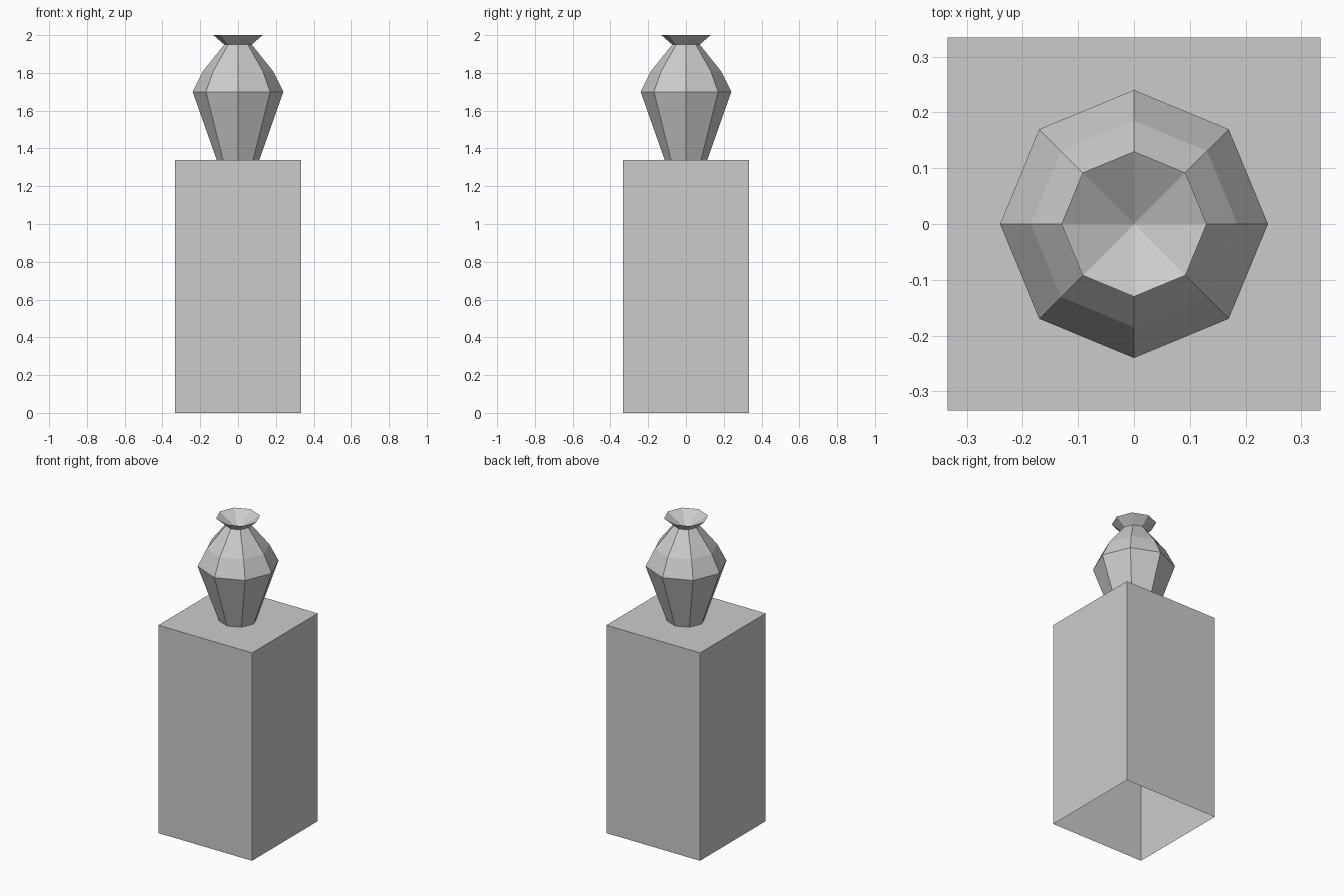
import bpy, bmesh
from math import sin, cos, pi

if "Cube" in bpy.data.objects:
    bpy.data.objects.remove(bpy.data.objects["Cube"])

SIDES = 8
BASE_Z = 1.34


def add_object(name, bm):
    mesh = bpy.data.meshes.new(name)
    bm.to_mesh(mesh)
    bm.free()
    obj = bpy.data.objects.new(name, mesh)
    bpy.context.collection.objects.link(obj)
    return obj


# Pedestal: tall box, open underneath
bm = bmesh.new()
bmesh.ops.create_cube(bm, size=1)
for v in bm.verts:
    v.co.x *= 0.668
    v.co.y *= 0.668
    v.co.z = (v.co.z + 0.5) * BASE_Z
bottom = [f for f in bm.faces if f.normal.z < -0.5]
bmesh.ops.delete(bm, geom=bottom, context='FACES_ONLY')
add_object("pedestal", bm)

# Vase: eight-sided turned profile (radius, height)
profile = [(0.113, BASE_Z), (0.24, 1.70), (0.185, 1.81), (0.073, 1.95), (0.13, 2.0)]
bm = bmesh.new()
rings = [[bm.verts.new((r * cos(2 * pi * i / SIDES), r * sin(2 * pi * i / SIDES), z))
          for i in range(SIDES)] for r, z in profile]
for low, high in zip(rings, rings[1:]):
    for i in range(SIDES):
        j = (i + 1) % SIDES
        bm.faces.new((low[i], low[j], high[j], high[i]))

# Shallow dished mouth of the vase
centre = bm.verts.new((0, 0, 1.92))
rim = rings[-1]
for i in range(SIDES):
    bm.faces.new((rim[i], rim[(i + 1) % SIDES], centre))
add_object("vase", bm)
